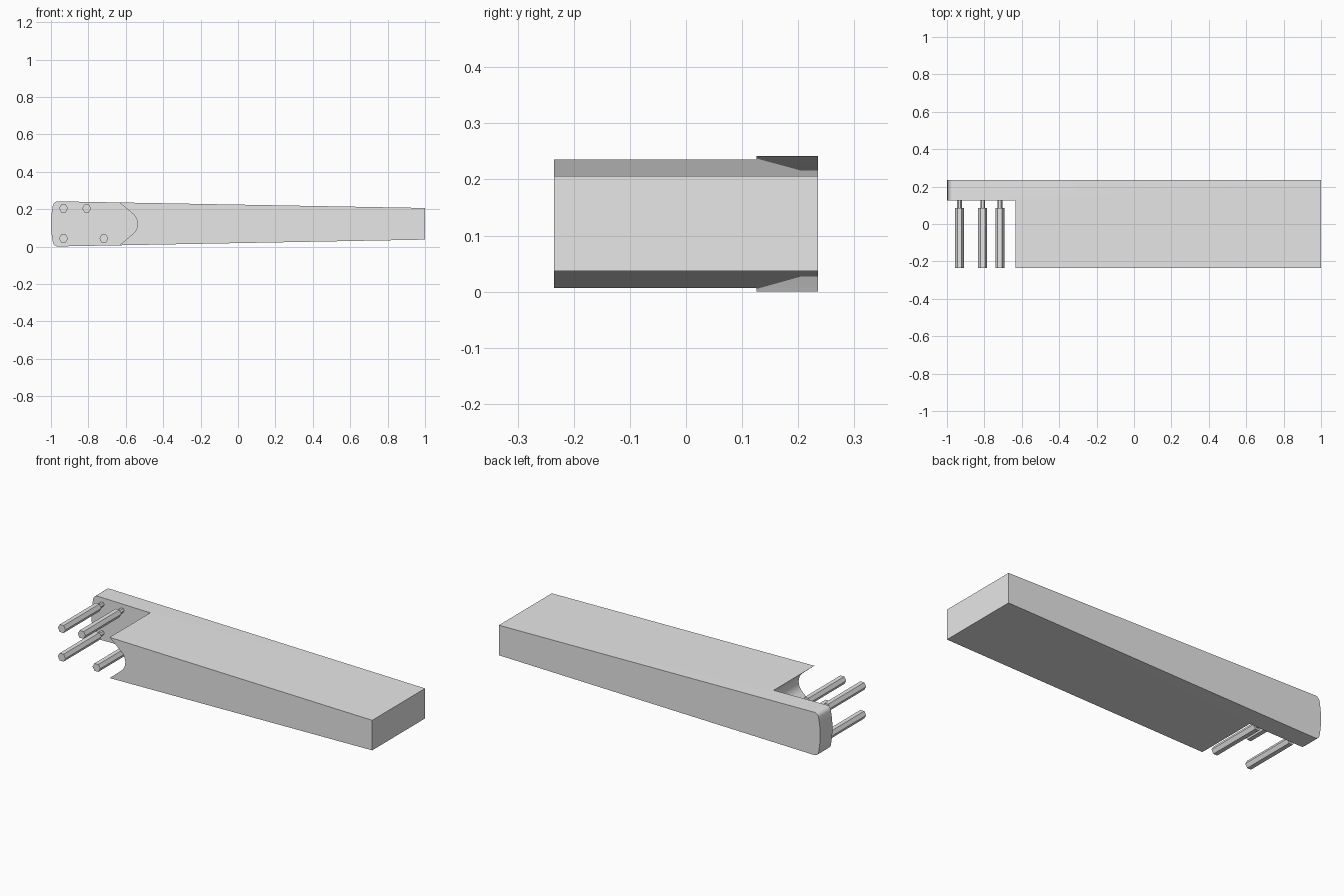
import bpy, bmesh, math

if "Cube" in bpy.data.objects:
    bpy.data.objects.remove(bpy.data.objects["Cube"])

grey = bpy.data.materials.new("plain grey")
grey.diffuse_color = (0.8, 0.8, 0.8, 1)
grey.use_nodes = True
grey.node_tree.nodes["Principled BSDF"].inputs["Base Color"].default_value = grey.diffuse_color
MID = 0.121  # height of the centre line


def extrude_profile(name, points, y0, y1):
    """Extrude an (x, z) outline from y0 to y1."""
    bm = bmesh.new()
    face = bm.faces.new([bm.verts.new((x, y0, z)) for x, z in points])
    moved = bmesh.ops.extrude_face_region(bm, geom=[face])["geom"]
    verts = [v for v in moved if isinstance(v, bmesh.types.BMVert)]
    bmesh.ops.translate(bm, vec=(0, y1 - y0, 0), verts=verts)
    bmesh.ops.recalc_face_normals(bm, faces=bm.faces)
    mesh = bpy.data.meshes.new(name)
    bm.to_mesh(mesh)
    bm.free()
    mesh.materials.append(grey)
    obj = bpy.data.objects.new(name, mesh)
    bpy.context.collection.objects.link(obj)
    return obj


def arc(cx, cz, r, a0, a1, n):
    return [(cx + r * math.cos(math.radians(a0 + (a1 - a0) * i / n)),
             cz + r * math.sin(math.radians(a0 + (a1 - a0) * i / n)))
            for i in range(n + 1)]


# Tapered beam with a rounded, slightly bowed left end
corner = arc(-0.963, 0.214, 0.0275, 90, 170, 6)
bow = [(-0.996, 0.18), (-0.999, 0.15), (-1.0, MID)]
upper = [(1, 0.206)] + corner + bow
lower = [(x, 2 * MID - z) for x, z in reversed(upper[:-1])]
lower[-1] = (1, 0.037)
beam = extrude_profile("beam", upper + lower, -0.235, 0.235)

# Cutter for the front recess, with a rounded V notch
notch = arc(-0.607, MID, 0.07, -50, 50, 16)
recess = [(-1.1, -0.04), (-0.69, -0.04)] + notch + [(-0.69, 0.282), (-1.1, 0.282)]
cutter = extrude_profile("recess_cutter", recess, -0.4, 0.126)
cut = beam.modifiers.new("recess", "BOOLEAN")
cut.operation = "DIFFERENCE"
cut.solver = "EXACT"
cut.object = cutter
bpy.context.view_layer.objects.active = beam
beam.select_set(True)
bpy.ops.object.modifier_apply(modifier=cut.name)
bpy.ops.object.shade_smooth_by_angle(angle=math.radians(30))
bpy.data.objects.remove(cutter)

# Hexagonal pins: a thick shaft on a thin neck set into the recess wall
for i, (x, z) in enumerate([(-0.933, 0.204), (-0.809, 0.204),
                            (-0.933, 0.043), (-0.717, 0.043)], 1):
    for part, r, y0, y1 in (("shaft", 0.024, -0.235, 0.085),
                            ("neck", 0.013, 0.085, 0.128)):
        extrude_profile(f"pin_{part}_{i}", arc(x, z, r, 0, 300, 5), y0, y1)
